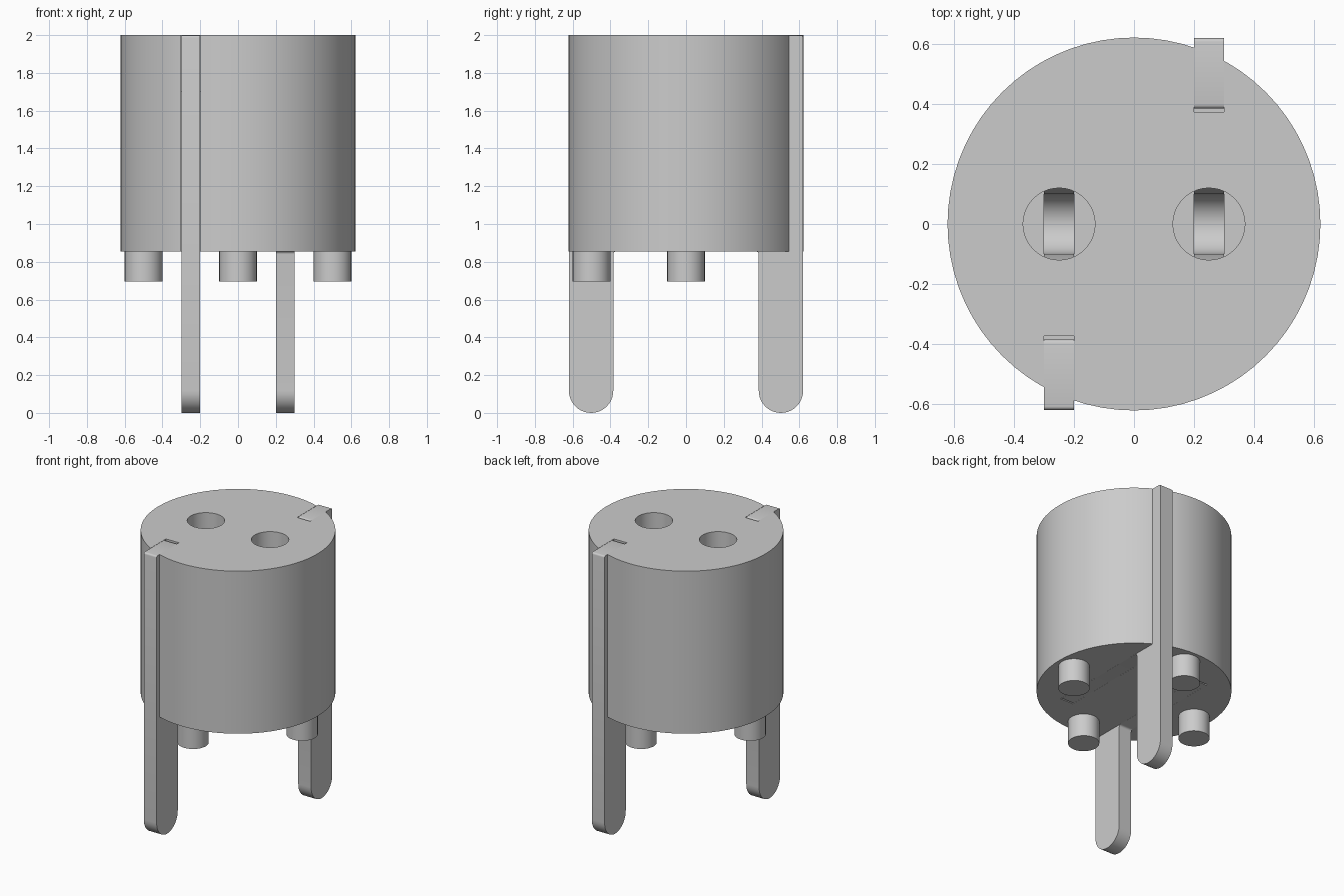
import bpy, bmesh, math
from mathutils import Matrix

cube = bpy.data.objects.get("Cube")
if cube:
    bpy.data.objects.remove(cube, do_unlink=True)

grey = bpy.data.materials.new("light grey")
grey.use_nodes = True
colour = (0.6, 0.6, 0.6, 1)
grey.diffuse_color = colour
next(n for n in grey.node_tree.nodes
     if n.type == 'BSDF_PRINCIPLED').inputs["Base Color"].default_value = colour

Z_BASE, Z_TOP, RADIUS = 0.855, 2.0, 0.622


def finish(name, bm):
    bmesh.ops.recalc_face_normals(bm, faces=bm.faces)
    mesh = bpy.data.meshes.new(name)
    bm.to_mesh(mesh)
    bm.free()
    mesh.materials.append(grey)
    obj = bpy.data.objects.new(name, mesh)
    bpy.context.collection.objects.link(obj)
    return obj


def cylinder(name, x, y, z0, z1, r, sides):
    bm = bmesh.new()
    bmesh.ops.create_cone(bm, cap_ends=True, segments=sides, radius1=r, radius2=r,
                          depth=z1 - z0, matrix=Matrix.Translation((x, y, (z0 + z1) / 2)))
    return finish(name, bm)


def plate(name, profile, width, turn):
    """Extrude a (y, z) profile along x around x = 0.25, optionally half-turned about z."""
    bm = bmesh.new()
    face = bm.faces.new([bm.verts.new((0.25 - width / 2, y, z)) for y, z in profile])
    new = bmesh.ops.extrude_face_region(bm, geom=[face])["geom"]
    bmesh.ops.translate(bm, vec=(width, 0, 0),
                        verts=[v for v in new if isinstance(v, bmesh.types.BMVert)])
    if turn:
        bmesh.ops.rotate(bm, verts=bm.verts, matrix=Matrix.Rotation(math.pi, 3, 'Z'))
    return finish(name, bm)


def arc(y, z, r, a0, a1, steps):
    angles = [math.radians(a0 + (a1 - a0) * i / steps) for i in range(steps + 1)]
    return [(y + r * math.cos(a), z + r * math.sin(a)) for a in angles]


def smooth(obj):
    bpy.ops.object.select_all(action='DESELECT')
    obj.select_set(True)
    bpy.context.view_layer.objects.active = obj
    bpy.ops.object.shade_smooth_by_angle(angle=math.radians(30))


def cut(obj, cutter):
    cutter.hide_render = True
    mod = obj.modifiers.new("cut", 'BOOLEAN')
    mod.operation, mod.solver, mod.object = 'DIFFERENCE', 'EXACT', cutter
    bpy.context.view_layer.objects.active = obj
    bpy.ops.object.modifier_apply(modifier=mod.name)
    bpy.data.objects.remove(cutter, do_unlink=True)


# Round body with two slots for the contacts and two sockets
body = cylinder("body", 0, 0, Z_BASE, Z_TOP, RADIUS, 72)
slot = [(-0.37, 0.7), (0.8, 0.7), (0.8, 2.2), (0.373, 2.2), (0.373, 1.7), (-0.37, 1.7)]
for turn in (False, True):
    cut(body, plate("slot_cutter", slot, 0.101, turn))
for x in (-0.25, 0.25):
    cut(body, cylinder("socket_cutter", x, 0, 1.2, 2.2, 0.12, 40))
smooth(body)

# Flat contacts: rounded pin, arm along the base, and a forked cradle under the socket
contact = (
    arc(0.5025, 0.1175, 0.1175, 180, 360, 20)       # pin tip
    + arc(0.608, 1.987, 0.012, 0, 90, 4)            # pin top
    + arc(0.399, 1.985, 0.014, 90, 180, 4)
    + [(0.385, 1.0), (0.17, 1.0), (0.17, 1.62), (0.13, 1.62), (0.1, 1.52)]
    + arc(0, 1.2, 0.1, 0, -180, 16)                 # cradle
    + [(-0.1, 1.52), (-0.13, 1.62), (-0.17, 1.62), (-0.17, 1.0),
       (-0.36, 1.0), (-0.36, Z_BASE)]
    + arc(0.37, 0.84, 0.015, 90, 0, 4)              # inner fillet
)
for name, turn in (("back_contact", False), ("front_contact", True)):
    smooth(plate(name, contact, 0.1, turn))

# Four round feet under the body
for name, x, y in (("left_foot", 0.5, 0), ("right_foot", -0.5, 0),
                   ("front_foot", 0, -0.5), ("back_foot", 0, 0.5)):
    smooth(cylinder(name, x, y, 0.695, Z_BASE + 0.01, 0.1, 32))
